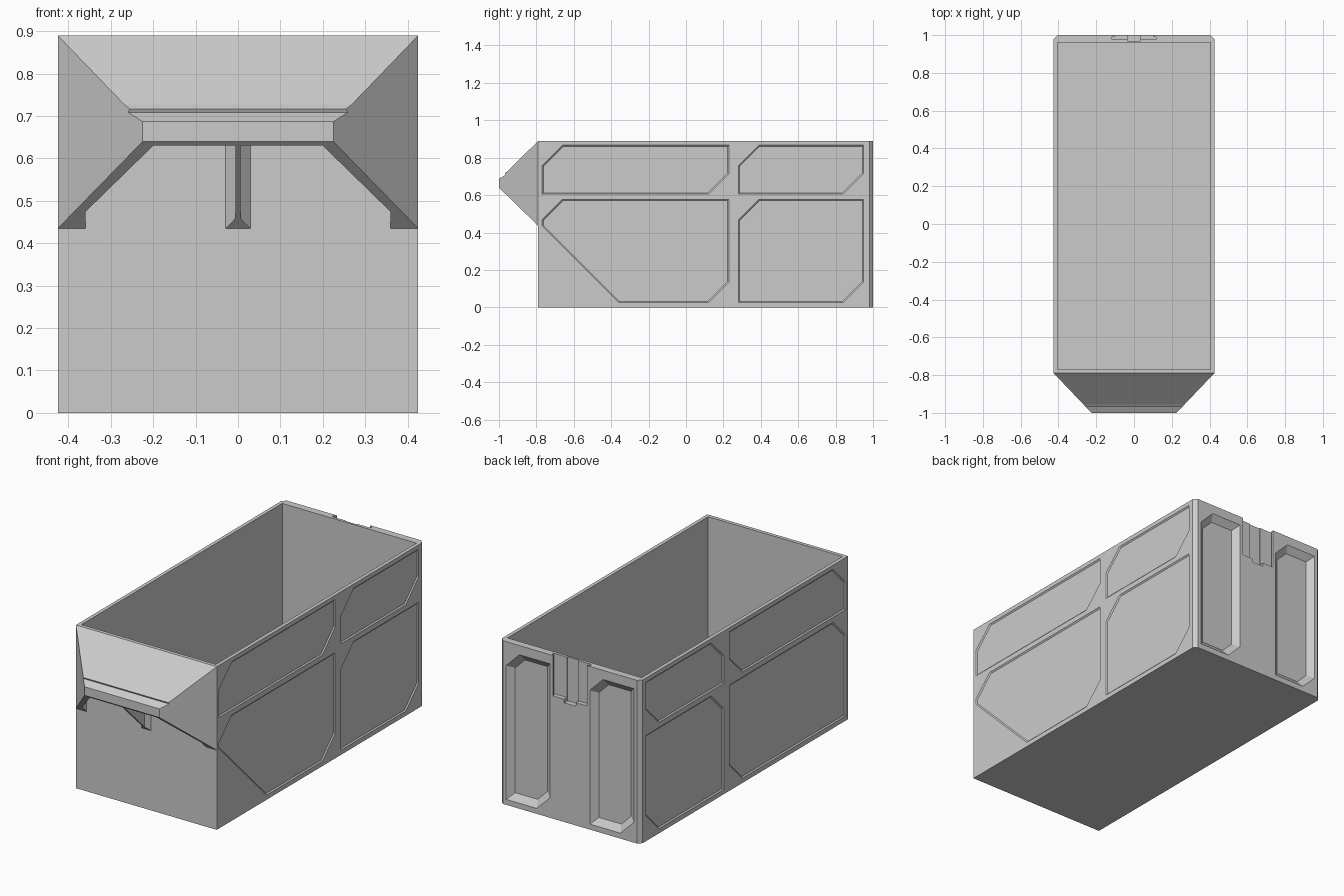
import bpy, bmesh
from mathutils import Vector

if "Cube" in bpy.data.objects:
    bpy.data.objects.remove(bpy.data.objects["Cube"])


def loft(name, ring_a, ring_b):
    """Closed solid between two matching rings of 3D points."""
    bm = bmesh.new()
    a = [bm.verts.new(p) for p in ring_a]
    b = [bm.verts.new(p) for p in ring_b]
    n = len(a)
    bm.faces.new(a)
    bm.faces.new(b)
    for i in range(n):
        j = (i + 1) % n
        bm.faces.new((a[i], a[j], b[j], b[i]))
    bmesh.ops.recalc_face_normals(bm, faces=bm.faces)
    me = bpy.data.meshes.new(name)
    bm.to_mesh(me)
    bm.free()
    ob = bpy.data.objects.new(name, me)
    bpy.context.collection.objects.link(ob)
    return ob


def prism(name, plan, z0, z1):
    return loft(name, [(x, y, z0) for x, y in plan], [(x, y, z1) for x, y in plan])


def inset(pts, d):
    """Move every edge of a convex polygon inwards by d."""
    pts = [Vector(p) for p in pts]
    n = len(pts)
    area = sum(pts[i].x * pts[(i + 1) % n].y - pts[(i + 1) % n].x * pts[i].y for i in range(n))
    s = 1 if area > 0 else -1
    out = []
    for i in range(n):
        e1 = (pts[i] - pts[i - 1]).normalized()
        e2 = (pts[(i + 1) % n] - pts[i]).normalized()
        n1, n2 = Vector((-e1.y, e1.x)) * s, Vector((-e2.y, e2.x)) * s
        out.append(pts[i] + (n1 + n2) * (d / (1 + n1.dot(n2))))
    return out


def carve(target, cutter):
    """Subtract the cutter and remove it."""
    mod = target.modifiers.new("cut", 'BOOLEAN')
    mod.operation = 'DIFFERENCE'
    mod.solver = 'EXACT'
    mod.object = cutter
    bpy.context.view_layer.objects.active = target
    bpy.ops.object.modifier_apply(modifier=mod.name)
    bpy.data.objects.remove(cutter, do_unlink=True)


def sloped_recess(target, pts, place, depth, slope):
    """Recess with slanted walls; place(u, v, w) puts it w outside the surface."""
    e = 0.01
    outer = inset(pts, -slope * e / depth)
    inner = inset(pts, slope)
    carve(target, loft("recess", [place(p.x, p.y, e) for p in outer],
                       [place(p.x, p.y, -depth) for p in inner]))


W, H, FRONT, TIP = 0.425, 0.89, -0.79, -1.0

# Bin body with chamfered back corners and an open top
body = prism("bin_body", [(-W, FRONT), (W, FRONT), (W, 0.98), (W - 0.02, 1),
                          (0.02 - W, 1), (-W, 0.98)], 0, H)
carve(body, prism("cavity", [(-0.405, -0.77), (0.405, -0.77), (0.405, 0.96), (-0.405, 0.96)],
                  0.022, 1.0))


# Shallow side panels, cut on opposite corners
def panel(y0, y1, z0, z1, c=0.11):
    return [(y0, z1 - c), (y0 + c, z1), (y1, z1), (y1, z0 + c), (y1 - c, z0), (y0, z0)]


for side in (1, -1):
    panels = [panel(-0.77, 0.23, 0.605, 0.867), panel(0.28, 0.95, 0.605, 0.867),
              panel(0.28, 0.95, 0.025, 0.577)]
    low = panel(-0.77, 0.23, 0.025, 0.577)
    if side > 0:
        low[-1:] = [(-0.36, 0.025), (-0.77, 0.435)]
    for pts in panels + [low]:
        sloped_recess(body, pts, lambda u, v, w: (side * (W + w), u, v), 0.006, 0.007)

# Two tall recesses in the back
for x0 in (0.12, -0.385):
    x1, z0, z1, c = x0 + 0.265, 0.03, 0.84, 0.08
    sloped_recess(body, [(x0, z1), (x1 - c, z1), (x1, z1 - c), (x1, z0), (x0 + c, z0), (x0, z0 + c)],
                  lambda u, v, w: (u, 1 + w, v), 0.028, 0.035)

# Undercut label slot at the top of the back, with a finger notch below
half = [(0.102, 1.02), (0.102, 0.99), (0.116, 0.99), (0.116, 0.976)]
carve(body, prism("slot", half + [(-x, y) for x, y in reversed(half)], 0.67, 1.0))
carve(body, prism("notch", [(-0.035, 0.97), (0.035, 0.97), (0.035, 1.02), (-0.035, 1.02)], 0.65, 1.0))

# Tapered front grip: side profile spread out to the slanted flanks
profile = [(FRONT, H), (-0.955, 0.727), (-0.968, 0.717), (-0.964, 0.709),
           (TIP, 0.687), (TIP, 0.64), (FRONT, 0.435)]


def flank(y):
    return 0.225 + 0.2 * (y - TIP) / (FRONT - TIP)


grip = loft("front_grip", [(-flank(y), y, z) for y, z in profile],
            [(flank(y), y, z) for y, z in profile])

# Hollow underside, leaving side walls and a flared centre rib
pocket = [(0.029, -0.78), (0.029, FRONT), (0.006, -0.814), (0.006, -0.99), (0.2, -0.99),
          (0.36, -0.83), (0.36, -0.78)]
for s in (1, -1):
    carve(grip, loft("pocket", [(s * x, y, 0.3) for x, y in pocket],
                     [(s * x, y, H - 0.035 + 0.967 * (y - FRONT)) for x, y in pocket]))
